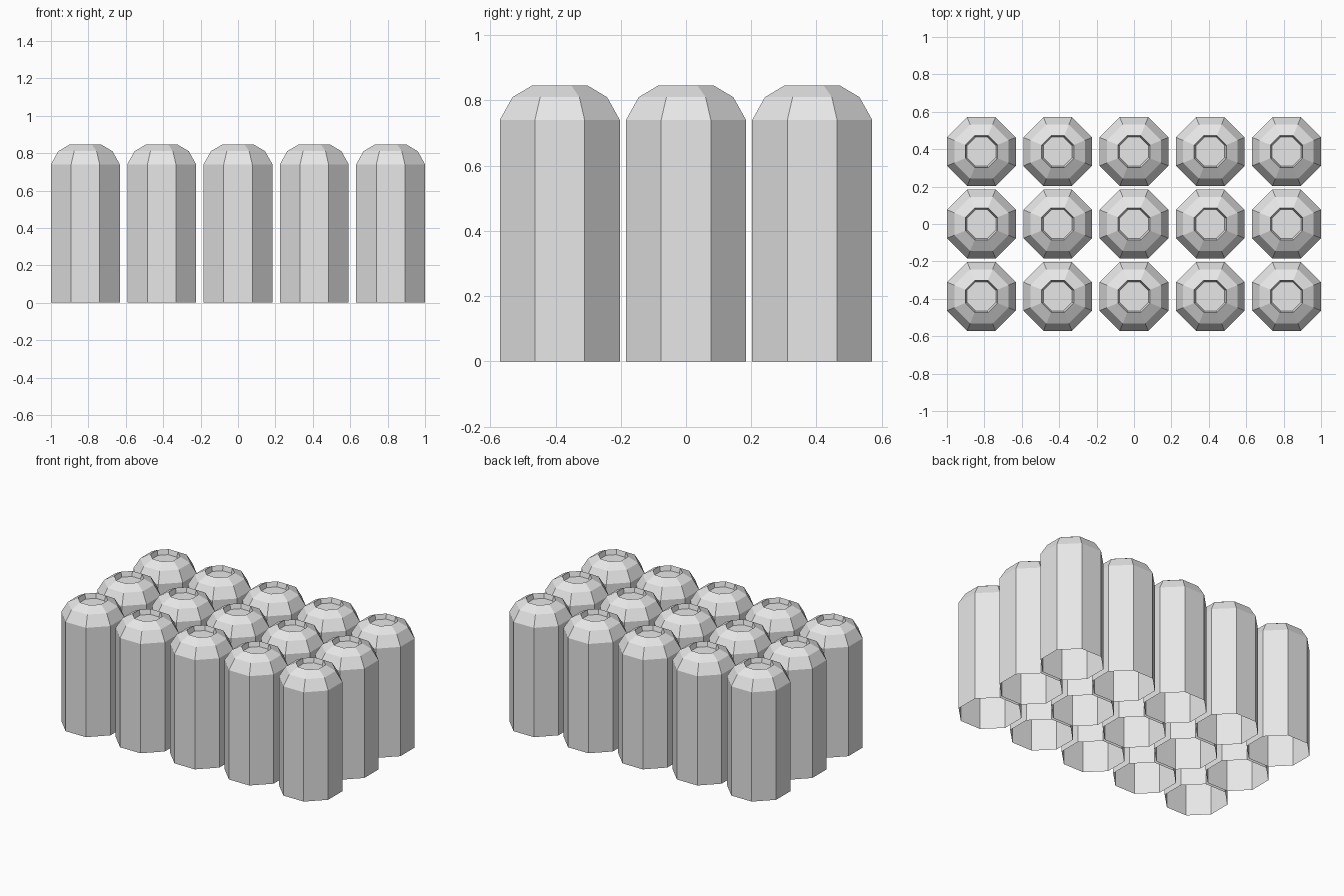
import bpy, bmesh, math

if "Cube" in bpy.data.objects:
    bpy.data.objects.remove(bpy.data.objects["Cube"])

SIDES = 8
PITCH_X, PITCH_Y = 0.408, 0.387

grey = bpy.data.materials.new("light_grey")
grey.diffuse_color = (0.8, 0.8, 0.8, 1)
grey.use_nodes = True
grey.node_tree.nodes["Principled BSDF"].inputs["Base Color"].default_value = grey.diffuse_color

# (apothem, height): open foot, wall, two shoulder bands, shallow recess
PROFILE = [(0.184, 0.0), (0.184, 0.74), (0.145, 0.81),
           (0.086, 0.845), (0.077, 0.812)]


def tube_mesh():
    bm = bmesh.new()
    rings = []
    for apothem, z in PROFILE:
        r = apothem / math.cos(math.pi / SIDES)
        rings.append([bm.verts.new((r * math.cos((i + 0.5) * math.tau / SIDES),
                                    r * math.sin((i + 0.5) * math.tau / SIDES), z))
                      for i in range(SIDES)])
    for low, high in zip(rings, rings[1:]):
        for i in range(SIDES):
            j = (i + 1) % SIDES
            bm.faces.new((low[i], low[j], high[j], high[i]))
    bm.faces.new(rings[-1])  # recess floor
    mesh = bpy.data.meshes.new("octagonal_tube")
    bm.to_mesh(mesh)
    bm.free()
    mesh.materials.append(grey)
    return mesh


# 5 x 3 block of identical tubes
mesh = tube_mesh()
for col in range(-2, 3):
    for row in range(-1, 2):
        tube = bpy.data.objects.new(f"tube_{col + 3}_{row + 2}", mesh)
        tube.location = (col * PITCH_X, row * PITCH_Y, 0)
        bpy.context.collection.objects.link(tube)
